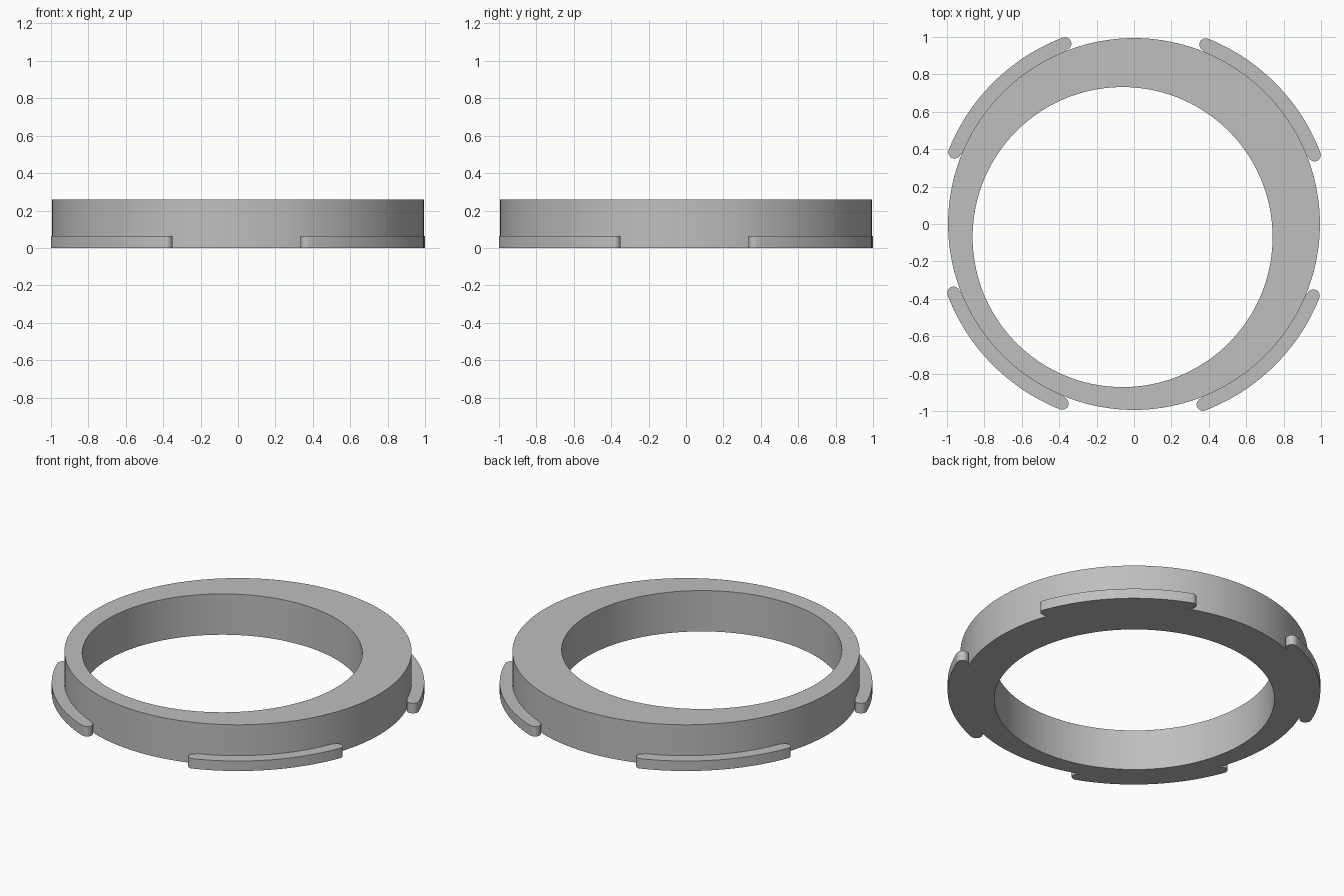
import bpy
import bmesh
from math import cos, sin, pi, radians

cube = bpy.data.objects.get("Cube")
if cube:
    bpy.data.objects.remove(cube, do_unlink=True)

GREY = (0.52, 0.52, 0.52, 1.0)
mat = bpy.data.materials.new("plain grey")
mat.use_nodes = True
mat.diffuse_color = GREY
mat.node_tree.nodes["Principled BSDF"].inputs["Base Color"].default_value = GREY

RING_R, RING_H = 0.994, 0.258
HOLE_R, HOLE_X, HOLE_Y = 0.802, -0.061, -0.07
TAB_R, CAP_R, TAB_H = 1.033, 0.034, 0.063
TAB_START, TAB_END = radians(20.9), radians(68.2)
SEGMENTS = 160


def polar(r, a, x=0.0, y=0.0):
    return (x + r * cos(a), y + r * sin(a))


def finish(bm, name):
    """Turn a bmesh into a grey object with smooth curves and sharp edges."""
    bmesh.ops.recalc_face_normals(bm, faces=bm.faces)
    mesh = bpy.data.meshes.new(name)
    bm.to_mesh(mesh)
    bm.free()
    mesh.materials.append(mat)
    obj = bpy.data.objects.new(name, mesh)
    bpy.context.collection.objects.link(obj)
    bpy.ops.object.select_all(action="DESELECT")
    obj.select_set(True)
    bpy.context.view_layer.objects.active = obj
    bpy.ops.object.shade_smooth_by_angle(angle=radians(30))
    return obj


# Ring with an off-centre hole: four loops joined into a closed band
bm = bmesh.new()
loops = []
for r, x, y, z in ((RING_R, 0, 0, 0), (RING_R, 0, 0, RING_H),
                   (HOLE_R, HOLE_X, HOLE_Y, RING_H), (HOLE_R, HOLE_X, HOLE_Y, 0)):
    angles = [2 * pi * i / SEGMENTS for i in range(SEGMENTS)]
    loops.append([bm.verts.new((*polar(r, a, x, y), z)) for a in angles])
for k in range(len(loops)):
    low, high = loops[k], loops[(k + 1) % len(loops)]
    for i in range(SEGMENTS):
        j = (i + 1) % SEGMENTS
        bm.faces.new((low[i], low[j], high[j], high[i]))
finish(bm, "eccentric_ring")


def tab_outline(turn):
    """Curved strip with round ends, its inner side sunk into the ring."""
    start, end = TAB_START + turn, TAB_END + turn
    arc = [start + (end - start) * i / 24 for i in range(25)]
    half = [pi * i / 10 for i in range(11)]
    points = [polar(TAB_R + CAP_R, a) for a in arc[:-1]]
    points += [polar(CAP_R, end + t, *polar(TAB_R, end)) for t in half]
    points += [polar(RING_R - 0.01, a) for a in reversed(arc[1:-1])]
    points += [polar(CAP_R, start + pi + t, *polar(TAB_R, start)) for t in half[:-1]]
    return points


# Four locking tabs around the foot of the ring
for n, place in enumerate(("back_left", "back_right", "front_right", "front_left")):
    bm = bmesh.new()
    base = bm.faces.new([bm.verts.new((x, y, 0)) for x, y in tab_outline(n * pi / 2)])
    grown = bmesh.ops.extrude_face_region(bm, geom=[base], use_keep_orig=True)
    top = [v for v in grown["geom"] if isinstance(v, bmesh.types.BMVert)]
    bmesh.ops.translate(bm, verts=top, vec=(0, 0, TAB_H))
    finish(bm, place + "_tab")
